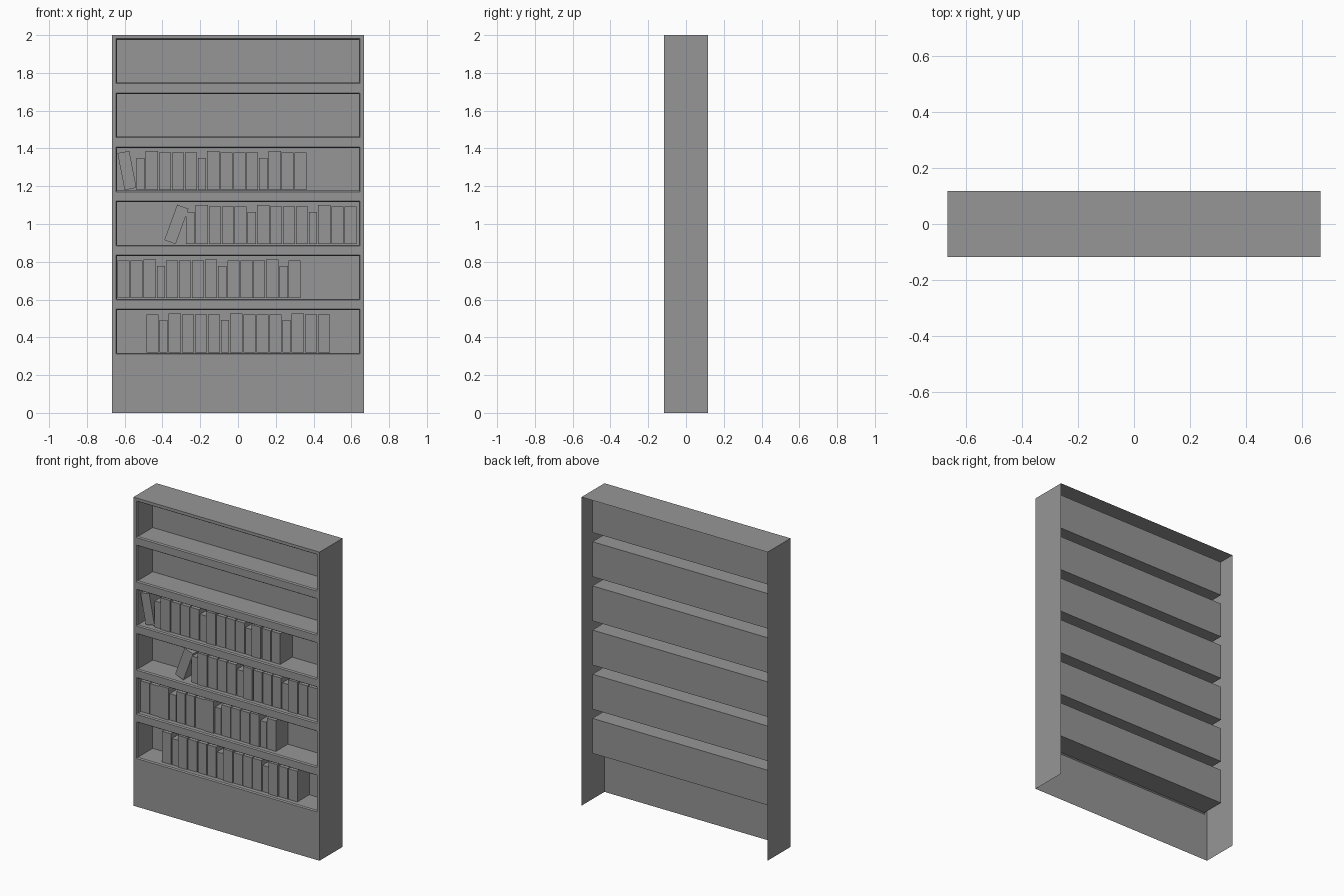
import bpy
import bmesh
import math
from mathutils import Matrix

if "Cube" in bpy.data.objects:
    bpy.data.objects.remove(bpy.data.objects["Cube"], do_unlink=True)

GREY = (0.305, 0.305, 0.305, 1)
grey = bpy.data.materials.new("plain grey")
grey.use_nodes = True
grey.diffuse_color = GREY
grey.node_tree.nodes["Principled BSDF"].inputs["Base Color"].default_value = GREY

HALF_W, HALF_D, HEIGHT = 0.667, 0.1175, 2.0
OPEN_W, OPEN_H = 0.647, 0.238            # half width and height of a niche
FIRST, PITCH, COUNT = 0.312, 0.2862, 6   # lowest niche, spacing, number
LIP, DEPTH = 0.008, 0.16


def add_object(name, bm):
    mesh = bpy.data.meshes.new(name)
    bm.to_mesh(mesh)
    bm.free()
    mesh.materials.append(grey)
    obj = bpy.data.objects.new(name, mesh)
    bpy.context.collection.objects.link(obj)
    return obj


def build_case():
    """Thin shell open at the back and bottom, with niches pushed in."""
    bm = bmesh.new()
    levels = [0]
    for i in range(COUNT):
        bottom = FIRST + i * PITCH
        levels += [bottom, bottom + OPEN_H]
    levels.append(HEIGHT)
    columns = (-HALF_W, -OPEN_W, OPEN_W, HALF_W)
    grid = [[bm.verts.new((x, -HALF_D, z)) for x in columns] for z in levels]
    niches = []
    for r in range(len(levels) - 1):
        for c in range(3):
            low, high = grid[r], grid[r + 1]
            face = bm.faces.new((low[c], low[c + 1], high[c + 1], high[c]))
            if c == 1 and r % 2 == 1:
                niches.append(face)
    bm.normal_update()

    # Sides and top
    rim = [e for e in bm.edges if e.is_boundary and max(v.co.z for v in e.verts) > 0]
    new = bmesh.ops.extrude_edge_only(bm, edges=rim)["geom"]
    for v in new:
        if isinstance(v, bmesh.types.BMVert):
            v.co.y = HALF_D

    # Chamfered lip, then the deep recess
    bmesh.ops.inset_individual(bm, faces=niches, thickness=LIP, depth=-LIP)
    walls = bmesh.ops.extrude_discrete_faces(bm, faces=niches)["faces"]
    backs = {v for f in walls for v in f.verts}
    for v in backs:
        v.co.y = -HALF_D + DEPTH

    flat = [e for e in bm.edges if e.is_manifold and e.calc_face_angle(1) < 0.01]
    side_seams = [e for e in flat if abs(abs(e.verts[0].co.x) - HALF_W) < 0.001
                  and abs(e.verts[0].co.y - e.verts[1].co.y) > 0.1]
    bmesh.ops.dissolve_edges(bm, edges=side_seams, use_verts=False)
    return add_object("bookcase_shell", bm)


# Width and height of each kind of book
SIZES = {"T": (0.066, 0.206), "A": (0.0635, 0.199), "s": (0.0435, 0.17)}
GAP = 0.005
FRONT = {"T": -0.092, "A": -0.087, "s": -0.085}
BACK = 0.038


def book(name, kind, x, z, lean=0):
    """Box with its lower left corner at x, z; lean turns it about y."""
    w, h = SIZES[kind]
    d = BACK - FRONT[kind]
    bm = bmesh.new()
    bmesh.ops.create_cube(bm, size=1, matrix=Matrix.Translation((w / 2, 0, h / 2))
                          @ Matrix.Diagonal((w, d, h, 1)))
    bmesh.ops.rotate(bm, verts=bm.verts, matrix=Matrix.Rotation(lean, 3, "Y"))
    low_x = min(v.co.x for v in bm.verts)
    low_z = min(v.co.z for v in bm.verts)
    obj = add_object(name, bm)
    obj.location = (x - low_x, (BACK + FRONT[kind]) / 2, z - low_z)


def fill_shelf(index, start, kinds):
    z = FIRST + index * PITCH + LIP + 0.001
    x = start
    for n, kind in enumerate(kinds):
        book(f"book_{index + 1}_{n + 1}", kind, x, z)
        x += SIZES[kind][0] + GAP


def shelf_floor(index):
    return FIRST + index * PITCH + LIP + 0.001


build_case()
ORDER = "sTAAAsTAAAsTAA"
fill_shelf(0, -0.484, "A" + ORDER)
fill_shelf(1, -0.638, ORDER[::-1] + "A")
fill_shelf(2, -0.274, ORDER)
fill_shelf(3, -0.538, ORDER)
book("leaning_book_right", "A", -0.39, shelf_floor(2), math.radians(20))
book("leaning_book_left", "A", -0.638, shelf_floor(3), math.radians(-11))
